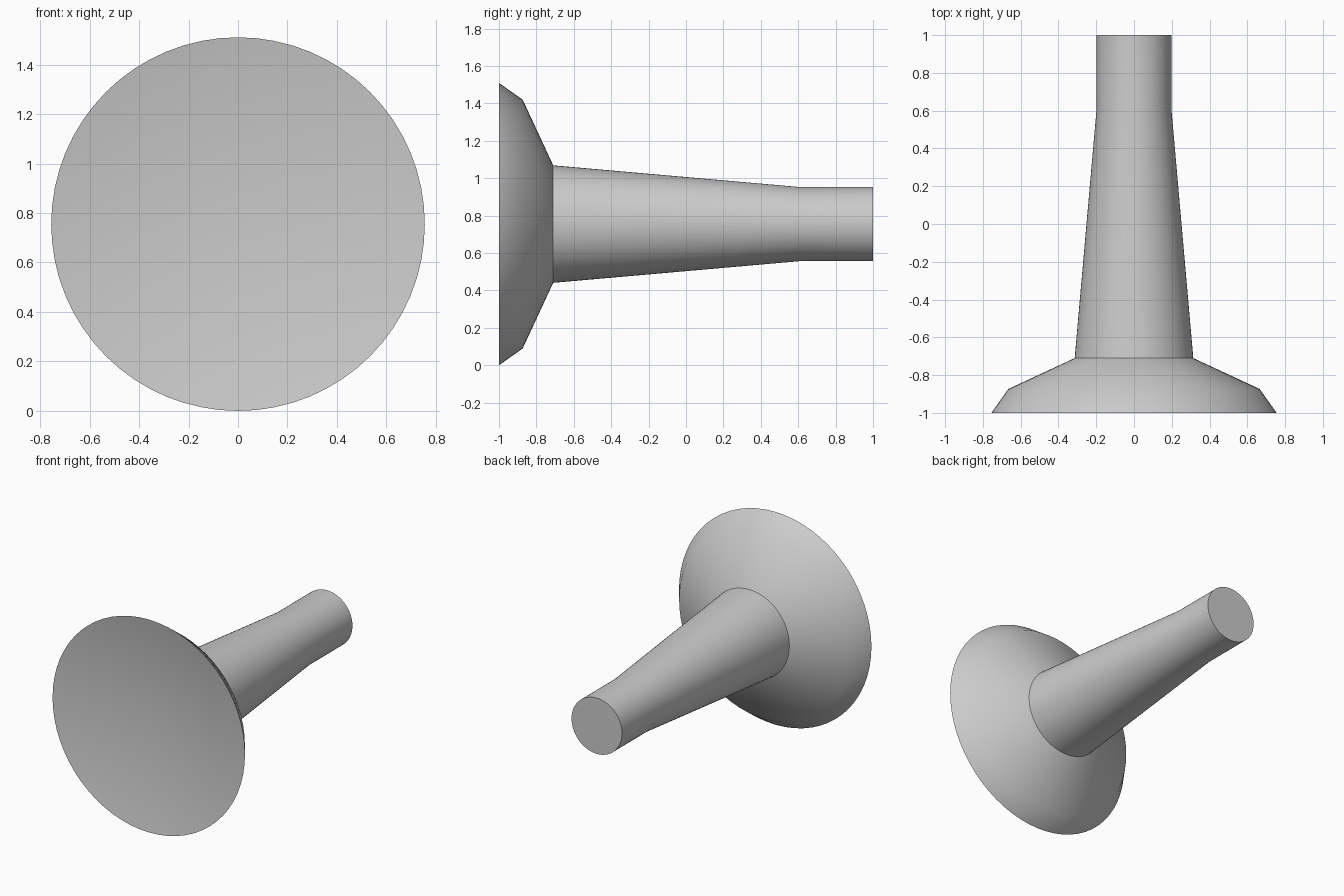
import bpy
import bmesh
import math
from mathutils import Matrix, Vector

old = bpy.data.objects.get("Cube")
if old:
    bpy.data.objects.remove(old, do_unlink=True)

SEGMENTS = 64
RIM = 0.755

# Single plain grey
grey = bpy.data.materials.new("plain_grey")
grey.use_nodes = True
colour = (0.6, 0.6, 0.6, 1)
grey.diffuse_color = colour
grey.node_tree.nodes["Principled BSDF"].inputs["Base Color"].default_value = colour


def lathe(name, profile):
    """Spin (radius, y) points about the horizontal axis at the rim's height."""
    bm = bmesh.new()
    verts = [bm.verts.new((r, y, 0)) for r, y in profile]
    edges = [bm.edges.new(pair) for pair in zip(verts, verts[1:])]
    bmesh.ops.spin(bm, geom=verts + edges, cent=(0, 0, 0), axis=(0, 1, 0),
                   angle=math.tau, steps=SEGMENTS, use_duplicate=False)
    bmesh.ops.remove_doubles(bm, verts=bm.verts, dist=0.0005)
    bmesh.ops.recalc_face_normals(bm, faces=bm.faces)
    bmesh.ops.translate(bm, verts=bm.verts, vec=Vector((0, 0, RIM)))
    mesh = bpy.data.meshes.new(name)
    bm.to_mesh(mesh)
    bm.free()
    obj = bpy.data.objects.new(name, mesh)
    bpy.context.collection.objects.link(obj)
    mesh.materials.append(grey)
    bpy.ops.object.select_all(action="DESELECT")
    obj.select_set(True)
    bpy.context.view_layer.objects.active = obj
    bpy.ops.object.shade_smooth_by_angle(angle=math.radians(30))
    return obj


# Dished front, flared head, tapering stem and flat end, all one turned body
lathe("flared_knob", [
    (0, -0.87),
    (RIM, -1),
    (0.665, -0.873),
    (0.314, -0.71),
    (0.198, 0.61),
    (0.198, 1),
    (0, 1),
])
